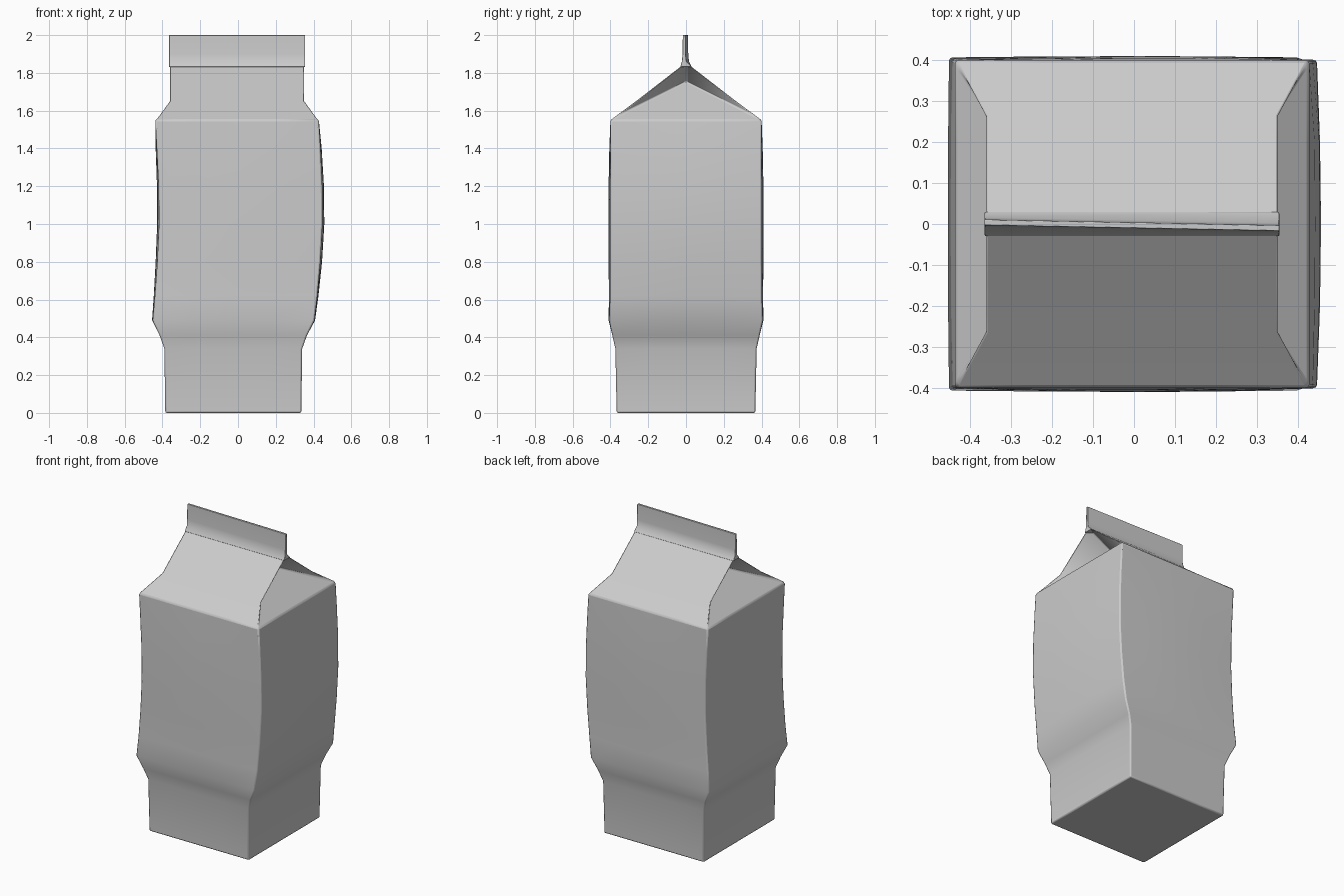
import bpy, bmesh, math

if "Cube" in bpy.data.objects:
    bpy.data.objects.remove(bpy.data.objects["Cube"], do_unlink=True)

grey = bpy.data.materials.new("carton grey")
grey.use_nodes = True
colour = (0.6, 0.6, 0.6, 1)
grey.diffuse_color = colour
grey.node_tree.nodes["Principled BSDF"].inputs["Base Color"].default_value = colour


def finish(name, bm, bevel):
    """Turn a bmesh into a softly creased object."""
    bmesh.ops.remove_doubles(bm, verts=bm.verts, dist=0.0005)
    bmesh.ops.recalc_face_normals(bm, faces=bm.faces)
    mesh = bpy.data.meshes.new(name)
    bm.to_mesh(mesh)
    bm.free()
    mesh.materials.append(grey)
    obj = bpy.data.objects.new(name, mesh)
    bpy.context.collection.objects.link(obj)
    mod = obj.modifiers.new("soft creases", "BEVEL")
    mod.width = bevel
    mod.segments = 2
    mod.angle_limit = math.radians(40)
    bpy.ops.object.select_all(action="DESELECT")
    obj.select_set(True)
    bpy.context.view_layer.objects.active = obj
    bpy.ops.object.shade_smooth_by_angle(angle=math.radians(35))
    return obj


# Carton: height, left edge, right edge, half depth, outward bow of the panels
SECTIONS = [
    (0.00, -0.385, 0.335, 0.367, 0.0), (0.34, -0.39, 0.34, 0.374, 0.0),
    (0.41, -0.415, 0.365, 0.39, 0.0), (0.49, -0.452, 0.405, 0.407, 0.003),
    (0.62, -0.44, 0.42, 0.402, 0.006), (0.80, -0.427, 0.436, 0.401, 0.009),
    (1.00, -0.418, 0.447, 0.401, 0.01), (1.20, -0.42, 0.446, 0.401, 0.009),
    (1.40, -0.43, 0.437, 0.4, 0.006), (1.55, -0.438, 0.428, 0.4, 0.0),
]
STEPS = 4


def ring(bm, section):
    z, x0, x1, d, bow = section
    corners = [(x0, -d), (x1, -d), (x1, d), (x0, d)]
    verts = []
    for i, (ax, ay) in enumerate(corners):
        bx, by = corners[(i + 1) % 4]
        out = [(0, -1), (1, 0), (0, 1), (-1, 0)][i]
        for k in range(STEPS):
            t = k / STEPS
            b = bow * 4 * t * (1 - t)
            verts.append(bm.verts.new((ax + (bx - ax) * t + out[0] * b,
                                       ay + (by - ay) * t + out[1] * b, z)))
    return verts


bm = bmesh.new()
rings = [ring(bm, s) for s in SECTIONS]
n = STEPS * 4
for low, high in zip(rings, rings[1:]):
    for i in range(n):
        j = (i + 1) % n
        bm.faces.new((low[i], low[j], high[j], high[i]))
bm.faces.new(rings[0][::-1])
eave = rings[-1]

# Roof panels with their pulled-in side edges
left, right = -0.365, 0.355
ridge = [bm.verts.new((x, 0, 1.855)) for x in (left, right)]
knees = {}
for sy in (-1, 1):
    for i, x in enumerate((left, right)):
        knees[sy, i] = bm.verts.new((x, sy * 0.265, 1.65))
    row = eave[:STEPS + 1] if sy < 0 else eave[2 * STEPS:3 * STEPS + 1][::-1]
    bm.faces.new(row + [knees[sy, 1], knees[sy, 0]])
    bm.faces.new((knees[sy, 0], knees[sy, 1], ridge[1], ridge[0]))

# Tucked gable ends: sloping triangle plus folded flanks under the roof
for i, x in enumerate((-0.18, 0.17)):
    apex = bm.verts.new((x, 0, 1.755))
    row = eave[STEPS:2 * STEPS + 1] if i else (eave[3 * STEPS:] + [eave[0]])[::-1]
    bm.faces.new(row + [apex])
    for sy, corner in ((-1, row[0]), (1, row[-1])):
        bm.faces.new((corner, knees[sy, i], apex))
        bm.faces.new((knees[sy, i], ridge[i], apex))
finish("carton_body", bm, 0.008)

# Pinched top seam, flaring at its foot and turned very slightly
bm = bmesh.new()
PROFILE = [(-0.03, 1.832), (-0.012, 1.86), (-0.008, 1.9), (-0.007, 2.0),
           (0.007, 2.0), (0.008, 1.9), (0.012, 1.86), (0.03, 1.832)]
ends = []
for x, turn in ((left, 0.004), (right, -0.01)):
    ends.append([bm.verts.new((x, y + turn * (z > 1.84), z)) for y, z in PROFILE])
for k in range(len(PROFILE)):
    m = (k + 1) % len(PROFILE)
    bm.faces.new((ends[0][k], ends[0][m], ends[1][m], ends[1][k]))
bm.faces.new(ends[0])
bm.faces.new(ends[1][::-1])
finish("top_seam", bm, 0.002)
